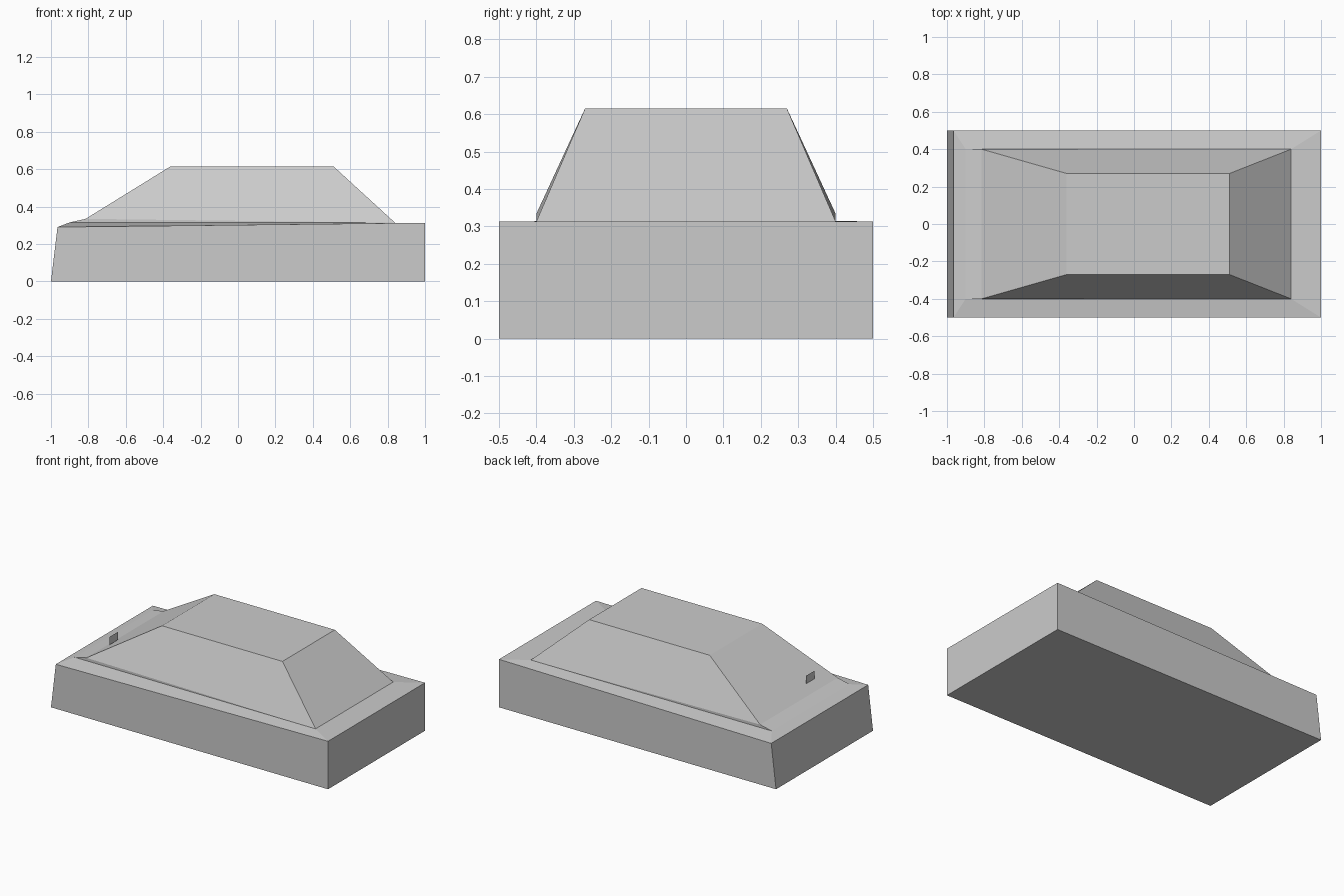
import bpy
import bmesh

if "Cube" in bpy.data.objects:
    bpy.data.objects.remove(bpy.data.objects["Cube"])


def make_object(name, bm):
    mesh = bpy.data.meshes.new(name)
    bm.to_mesh(mesh)
    bm.free()
    obj = bpy.data.objects.new(name, mesh)
    bpy.context.collection.objects.link(obj)
    return obj


def ring(bm, front, rear):
    """Rectangular ring from (x, half width, z) at the front and rear."""
    (xf, wf, zf), (xr, wr, zr) = front, rear
    return [bm.verts.new(p) for p in
            ((xf, -wf, zf), (xr, -wr, zr), (xr, wr, zr), (xf, wf, zf))]


# Body shell: stacked rings for floor, beltline, ledge, window base and roof
bm = bmesh.new()
sections = [
    ((-1.0, 0.5, 0.0), (1.0, 0.5, 0.0)),
    ((-0.965, 0.5, 0.29), (1.0, 0.5, 0.313)),
    ((-0.9, 0.4, 0.315), (0.84, 0.4, 0.313)),
    ((-0.815, 0.4, 0.334), (0.84, 0.4, 0.3135)),
    ((-0.36, 0.27, 0.615), (0.51, 0.27, 0.615)),
]
rings = [ring(bm, f, r) for f, r in sections]
for low, high in zip(rings, rings[1:]):
    for i in range(4):
        j = (i + 1) % 4
        bm.faces.new((low[i], low[j], high[j], high[i]))
bm.faces.new(rings[0][::-1])
bm.faces.new(rings[-1])
bmesh.ops.remove_doubles(bm, verts=bm.verts, dist=0.001)
bmesh.ops.recalc_face_normals(bm, faces=bm.faces)
make_object("car_body", bm)

# Small upright plate in front of the windscreen
bm = bmesh.new()
bm.faces.new([bm.verts.new((-0.758, y, z)) for y, z in
              ((-0.155, 0.373), (-0.24, 0.373), (-0.24, 0.425), (-0.155, 0.425))])
make_object("small_plate", bm)
